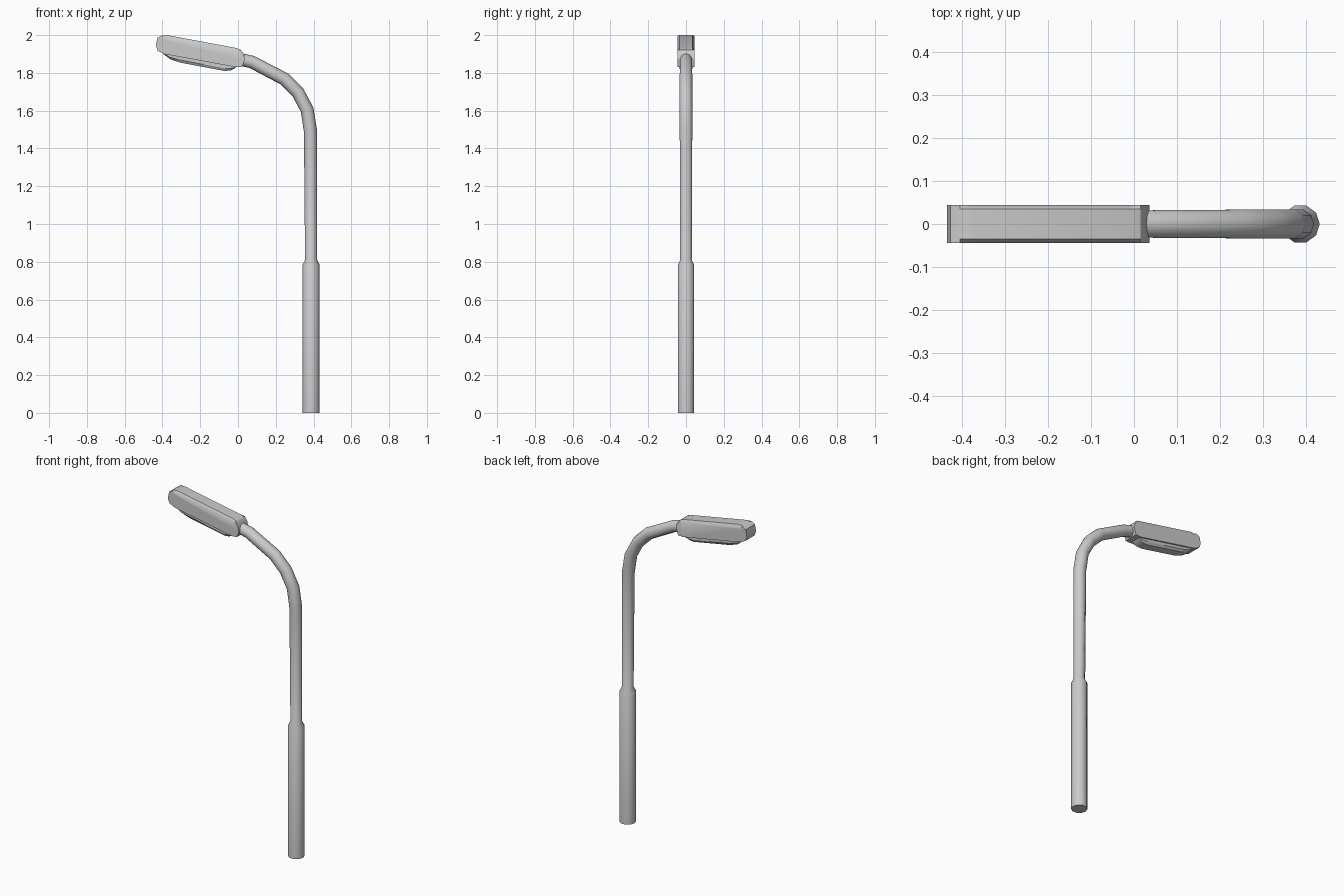
import bpy, bmesh, math
from mathutils import Vector

if "Cube" in bpy.data.objects:
    bpy.data.objects.remove(bpy.data.objects["Cube"])


def loft(name, rings, smooth=40):
    """Bridge closed rings of equal length and cap both ends."""
    bm = bmesh.new()
    loops = [[bm.verts.new(p) for p in ring] for ring in rings]
    n = len(loops[0])
    for a, b in zip(loops, loops[1:]):
        for i in range(n):
            j = (i + 1) % n
            bm.faces.new((a[i], a[j], b[j], b[i]))
    bm.faces.new(loops[0])
    bm.faces.new(loops[-1])
    bmesh.ops.recalc_face_normals(bm, faces=bm.faces)
    me = bpy.data.meshes.new(name)
    bm.to_mesh(me)
    bm.free()
    ob = bpy.data.objects.new(name, me)
    bpy.context.collection.objects.link(ob)
    bpy.context.view_layer.objects.active = ob
    ob.select_set(True)
    bpy.ops.object.shade_smooth_by_angle(angle=math.radians(smooth))
    ob.select_set(False)
    return ob


def tube(name, path, sides=10):
    """Sweep a round section along (x, z, radius) points."""
    pts = [Vector((x, 0, z)) for x, z, r in path]
    rings = []
    for i, (x, z, r) in enumerate(path):
        t = Vector((0, 0, 0))
        if i > 0:
            t += (pts[i] - pts[i - 1]).normalized()
        if i < len(pts) - 1:
            t += (pts[i + 1] - pts[i]).normalized()
        t.normalize()
        out = Vector((t.z, 0, -t.x))
        rings.append([pts[i] + r * (out * math.cos(a) + Vector((0, math.sin(a), 0)))
                      for a in (2 * math.pi * k / sides for k in range(sides))])
    return loft(name, rings)


def slab(name, layers, smooth=30):
    """Stack xz outlines symmetrically in y; layers run from outside to inside."""
    full = [(o, -y) for o, y in layers] + [(o, y) for o, y in reversed(layers)]
    return loft(name, [[(x, y, z) for x, z in o] for o, y in full], smooth)


# Pole with thick base, stepped shoulder and curved arm
tube("pole", [(0.387, 0, 0.045), (0.387, 0.785, 0.045), (0.387, 0.81, 0.032),
              (0.384, 1.49, 0.035), (0.366, 1.605, 0.035), (0.317, 1.697, 0.035),
              (0.245, 1.768, 0.035), (0.075, 1.857, 0.034), (0.0, 1.875, 0.033)])

# Lamp housing: rounded ends at full width, long edges chamfered
left_end = [(-0.39, 1.90), (-0.425, 1.917), (-0.435, 1.945), (-0.427, 1.985), (-0.405, 1.997)]
right_end = [(0.015, 1.922), (0.03, 1.90), (0.036, 1.87), (0.022, 1.832), (-0.01, 1.83)]
crown = left_end + [(-0.375, 2.0), (-0.01, 1.932)] + right_end
side = left_end + [(-0.375, 1.982), (-0.01, 1.913)] + right_end
slab("lamp_housing", [(side, 0.044), (crown, 0.035)])

# Lens under the housing, narrowing downwards
lens_top = [(-0.39, 1.91), (0.0, 1.84)]
lens_low = lens_top + [(-0.015, 1.825), (-0.04, 1.813), (-0.07, 1.81),
                       (-0.31, 1.855), (-0.36, 1.873), (-0.395, 1.90)]
lens_side = lens_top + [(-0.015, 1.828), (-0.04, 1.824), (-0.07, 1.824),
                        (-0.31, 1.869), (-0.36, 1.883), (-0.395, 1.902)]
slab("lamp_lens", [(lens_side, 0.035), (lens_low, 0.026)])
